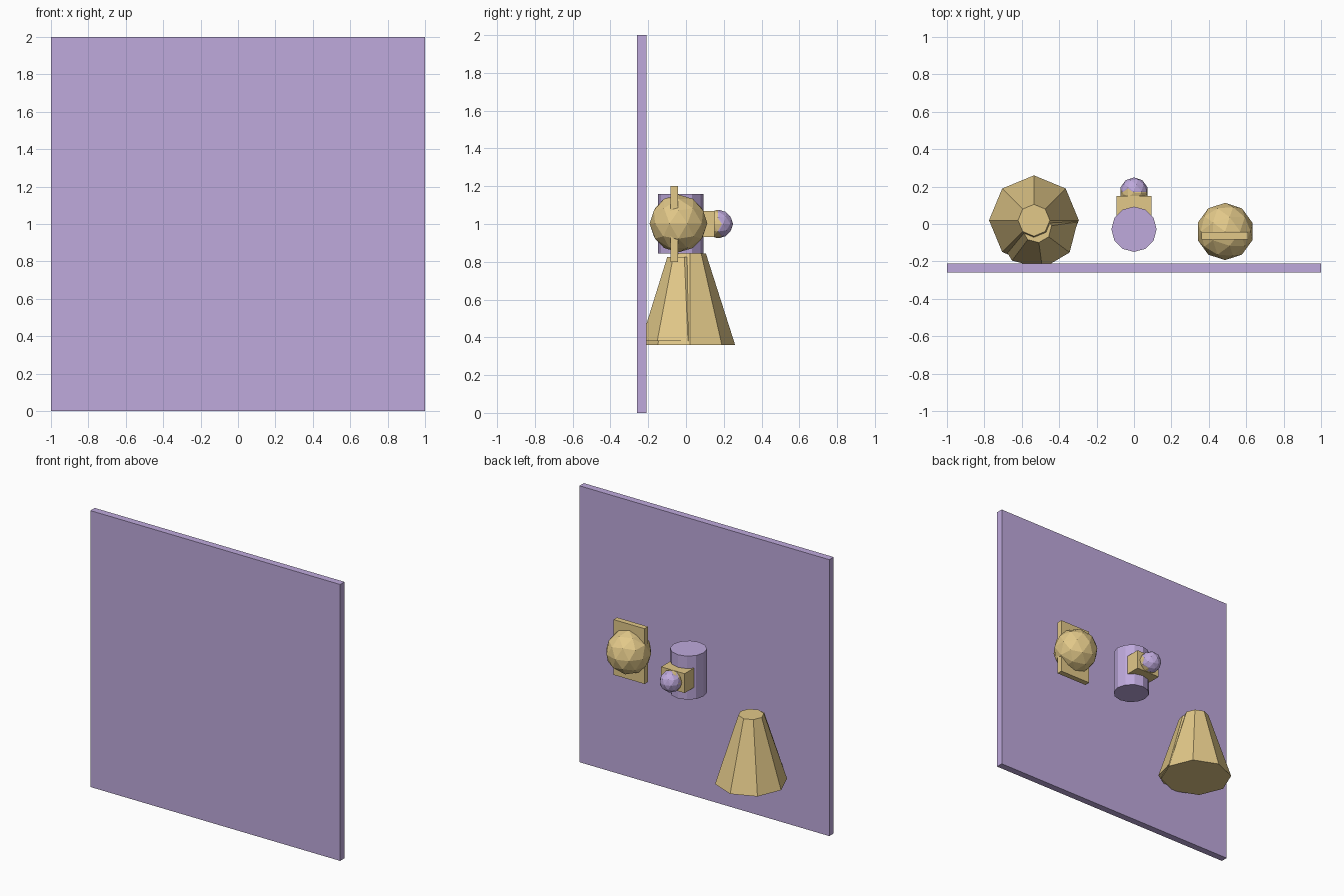
import bpy
import math

if "Cube" in bpy.data.objects:
    bpy.data.objects.remove(bpy.data.objects["Cube"])


def material(name, rgb):
    m = bpy.data.materials.new(name)
    m.diffuse_color = (*rgb, 1)
    m.use_nodes = True
    m.node_tree.nodes["Principled BSDF"].inputs["Base Color"].default_value = m.diffuse_color
    return m


PURPLE = material("purple", (0.52, 0.40, 0.72))
TAN = material("tan", (0.76, 0.58, 0.25))


def finish(name, mat):
    ob = bpy.context.object
    ob.name = name
    ob.data.materials.append(mat)
    return ob


def box(name, mat, lo, hi):
    bpy.ops.mesh.primitive_cube_add(size=1, location=[(a + b) / 2 for a, b in zip(lo, hi)])
    bpy.context.object.scale = [b - a for a, b in zip(lo, hi)]
    return finish(name, mat)


def cone(name, mat, sides, r_bottom, r_top, x, y, z0, z1, turn=0):
    bpy.ops.mesh.primitive_cone_add(vertices=sides, radius1=r_bottom, radius2=r_top, depth=z1 - z0,
                                    location=(x, y, (z0 + z1) / 2), rotation=(0, 0, math.radians(turn)))
    return finish(name, mat)


def ball(name, mat, r, loc):
    bpy.ops.mesh.primitive_ico_sphere_add(subdivisions=2, radius=r, location=loc)
    return finish(name, mat)


# Large upright panel
box("panel", PURPLE, (-1, -0.26, 0), (1, -0.21, 2))

# Tapered eight-sided shade with a turned inner shell that just pokes through
cone("shade", TAN, 8, 0.24, 0.085, -0.535, 0.02, 0.36, 0.845)
cone("shade_inner", TAN, 8, 0.22, 0.08, -0.52, -0.02, 0.38, 0.825, turn=8)

# Central drum with a block and a knob behind it
cone("drum", PURPLE, 12, 0.121, 0.121, 0, -0.028, 0.845, 1.16)
box("drum_block", TAN, (-0.094, 0.0, 0.93), (0.094, 0.15, 1.07))
ball("knob_core", TAN, 0.075, (0, 0.167, 1.0))
ball("knob", PURPLE, 0.075, (0, 0.174, 1.0))

# Ball pierced by a thin plate
ball("ball", TAN, 0.153, (0.487, -0.04, 1.003))
box("ball_plate", TAN, (0.362, -0.083, 0.8), (0.61, -0.043, 1.2))
